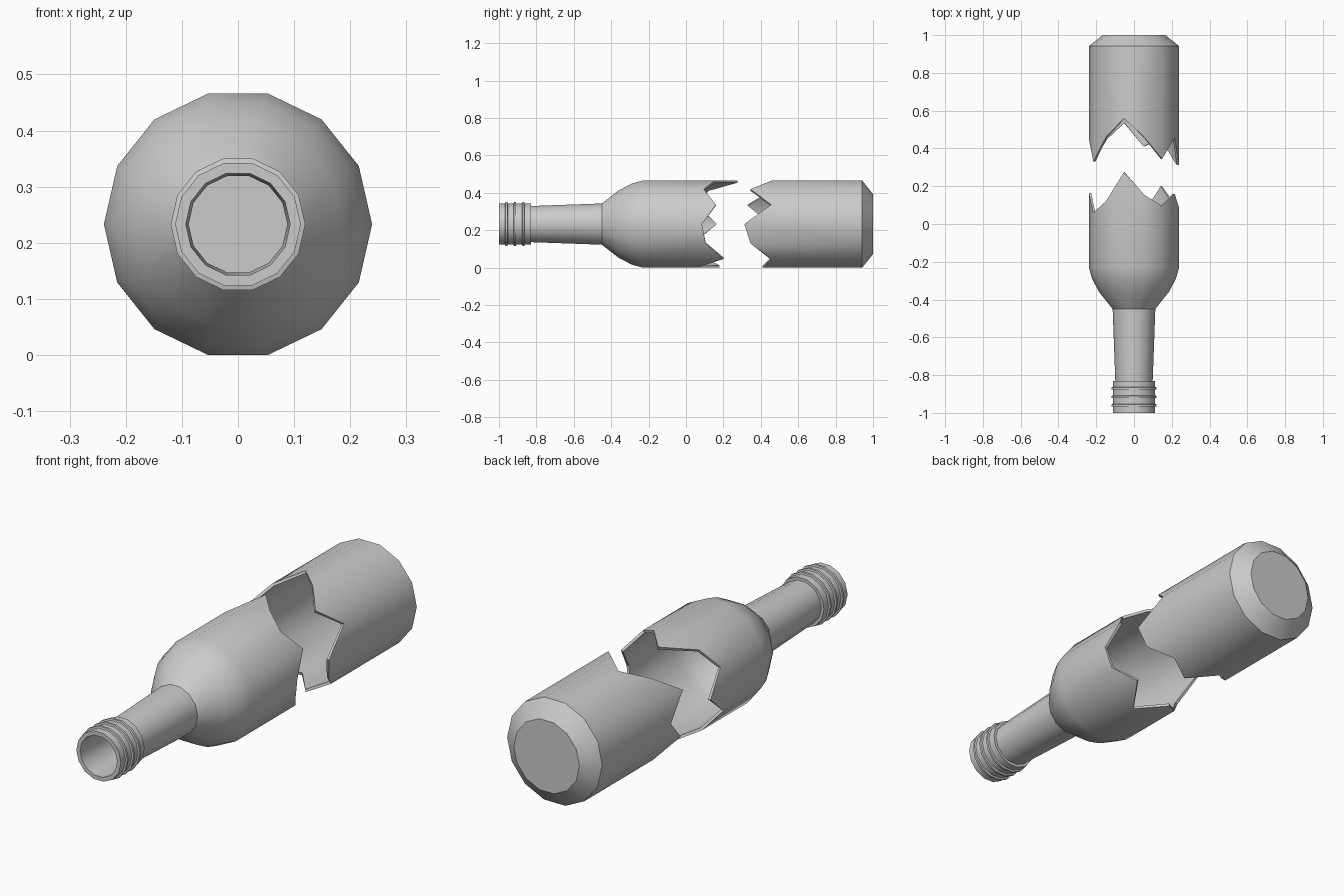
import bpy, bmesh, math

if "Cube" in bpy.data.objects:
    bpy.data.objects.remove(bpy.data.objects["Cube"])

SIDES = 14
R = 0.239                                   # body radius
CZ = R * math.cos(math.pi / SIDES)          # axis height, flat side on the ground
WALL = 0.012

# Broken edge: y at each of the 14 corners, starting at +x and going up
NECK_BREAK = [0.085, 0.16, 0.095, 0.155, 0.275, 0.12, 0.06,
              0.165, 0.04, 0.10, 0.18, 0.06, 0.20, 0.105]
BASE_BREAK = [0.312, 0.455, 0.345, 0.46, 0.56, 0.46, 0.33,
              0.45, 0.345, 0.45, 0.535, 0.41, 0.455, 0.345]


def lathe(name, profile, capped=False):
    """Spin (radius, y) around the bottle axis; y may be a list, one per corner."""
    bm = bmesh.new()
    rings = []
    for r, y in profile:
        ring = []
        for k in range(SIDES):
            a = 2 * math.pi * k / SIDES
            yk = y[k] if isinstance(y, list) else y
            ring.append(bm.verts.new((r * math.cos(a), yk, CZ + r * math.sin(a))))
        rings.append(ring)
    pairs = list(zip(rings, rings[1:]))
    if capped:
        bm.faces.new(rings[0])
        bm.faces.new(rings[-1])
    else:
        pairs.append((rings[-1], rings[0]))
    for a, b in pairs:
        for k in range(SIDES):
            n = (k + 1) % SIDES
            bm.faces.new((a[k], a[n], b[n], b[k]))
    bmesh.ops.recalc_face_normals(bm, faces=bm.faces)
    mesh = bpy.data.meshes.new(name)
    bm.to_mesh(mesh)
    bm.free()
    ob = bpy.data.objects.new(name, mesh)
    bpy.context.collection.objects.link(ob)
    bpy.ops.object.select_all(action='DESELECT')
    ob.select_set(True)
    bpy.context.view_layer.objects.active = ob
    bpy.ops.object.shade_smooth_by_angle(angle=math.radians(32))
    return ob


# Neck half: lip with three raised rings, neck, shoulder, broken edge, inner wall
lip = [(0.112, -1.0)]
for y in (-0.96, -0.915, -0.87):
    lip += [(0.112, y - 0.007), (0.120, y - 0.005), (0.120, y + 0.005), (0.112, y + 0.007)]
lip += [(0.112, -0.83), (0.099, -0.83)]
shoulder = [(0.113, -0.45), (0.185, -0.36), (0.222, -0.29), (R, -0.23)]
inner = [(r - WALL, y) for r, y in reversed(shoulder)]
lathe("bottle_neck_half",
      lip + shoulder + [(R, NECK_BREAK), (R - WALL, NECK_BREAK)]
      + inner + [(0.088, -0.83), (0.093, -1.0)])

# Base half: chamfered closed bottom, broken edge, inner wall and floor
lathe("bottle_base_half",
      [(0.165, 1.0), (R, 0.942), (R, BASE_BREAK), (R - WALL, BASE_BREAK),
       (R - WALL, 0.937), (0.160, 0.988)],
      capped=True)
